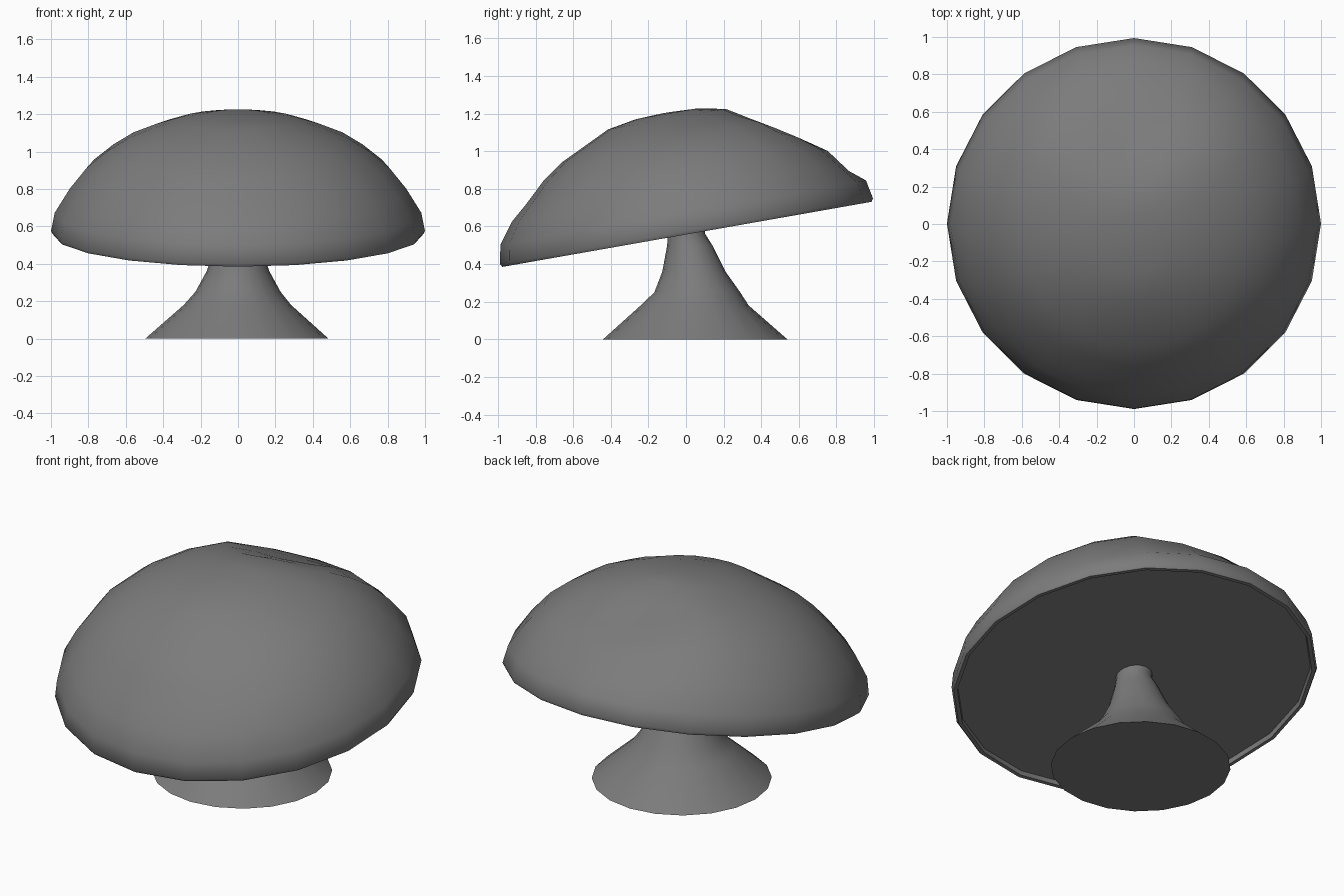
import bpy, bmesh, math
from mathutils import Matrix, Vector

if "Cube" in bpy.data.objects:
    bpy.data.objects.remove(bpy.data.objects["Cube"])

SIDES = 20
grey = bpy.data.materials.new("dark_grey")
grey.diffuse_color = (0.2, 0.2, 0.2, 1)
grey.use_nodes = True
grey.node_tree.nodes["Principled BSDF"].inputs["Base Color"].default_value = grey.diffuse_color


def lathe(name, rings, lift=None, angle=35):
    """Skin rings of (radius, z, centre_x, centre_y); close both ends."""
    bm = bmesh.new()
    loops = []
    for i, (r, z, cx, cy) in enumerate(rings):
        loop = []
        for k in range(SIDES):
            a = 2 * math.pi * k / SIDES
            up = lift(i, a) if lift else 0
            loop.append(bm.verts.new((cx + r * math.cos(a), cy + r * math.sin(a), z + up)))
        loops.append(loop)
    for lo, hi in zip(loops, loops[1:]):
        for k in range(SIDES):
            n = (k + 1) % SIDES
            bm.faces.new((lo[k], lo[n], hi[n], hi[k]))
    bm.faces.new(loops[0][::-1])
    bm.faces.new(loops[-1])
    bmesh.ops.recalc_face_normals(bm, faces=bm.faces[:])
    me = bpy.data.meshes.new(name)
    bm.to_mesh(me)
    bm.free()
    me.materials.append(grey)
    ob = bpy.data.objects.new(name, me)
    bpy.context.collection.objects.link(ob)
    bpy.ops.object.select_all(action='DESELECT')
    ob.select_set(True)
    bpy.context.view_layer.objects.active = ob
    bpy.ops.object.shade_smooth_by_angle(angle=math.radians(angle))
    return ob


# Cap: slightly recessed underside, rounded rim, shallow dome
cap_profile = [(0.965, 0.025), (0.97, -0.002), (0.99, -0.002), (1.0, 0.015),
               (0.98, 0.115), (0.90, 0.225), (0.808, 0.305), (0.70, 0.408),
               (0.588, 0.489), (0.46, 0.55), (0.315, 0.62), (0.16, 0.648),
               (0.02, 0.654)]
hollow = {5: 0.045, 7: 0.037, 8: 0.056, 9: 0.026}
bulge = {5: 0.02, 6: 0.055, 7: 0.04, 8: 0.03, 9: 0.022}


def cap_lift(i, a):
    # narrow hollow at the back, fuller sides, flatter front
    off = abs((math.degrees(a) - 90 + 180) % 360 - 180)
    back = max(0.0, 1 - off / 36)
    side = max(0.0, min(1.0, (off - 9) / 27, (170 - off) / 62))
    return bulge.get(i, 0) * side - hollow.get(i, 0) * back


cap = lathe("cap", [(r, z, 0, 0) for r, z in cap_profile], cap_lift, 50)
cap.data.transform(Matrix.Translation(Vector((0, 0.005, 0.56)))
                   @ Matrix.Rotation(math.radians(10), 4, 'X')
                   @ Matrix.Diagonal((1, 1.007, 1, 1)))

# Stem: flared foot, leaning slightly as it rises into the cap
lathe("stem", [(0.49, 0.0, -0.006, 0.049), (0.287, 0.18, -0.003, 0.046),
               (0.228, 0.25, 0, 0.06), (0.168, 0.36, 0, 0.042),
               (0.12, 0.50, 0, 0.02), (0.10, 0.56, 0, 0.002),
               (0.10, 0.62, 0, 0.0)])
